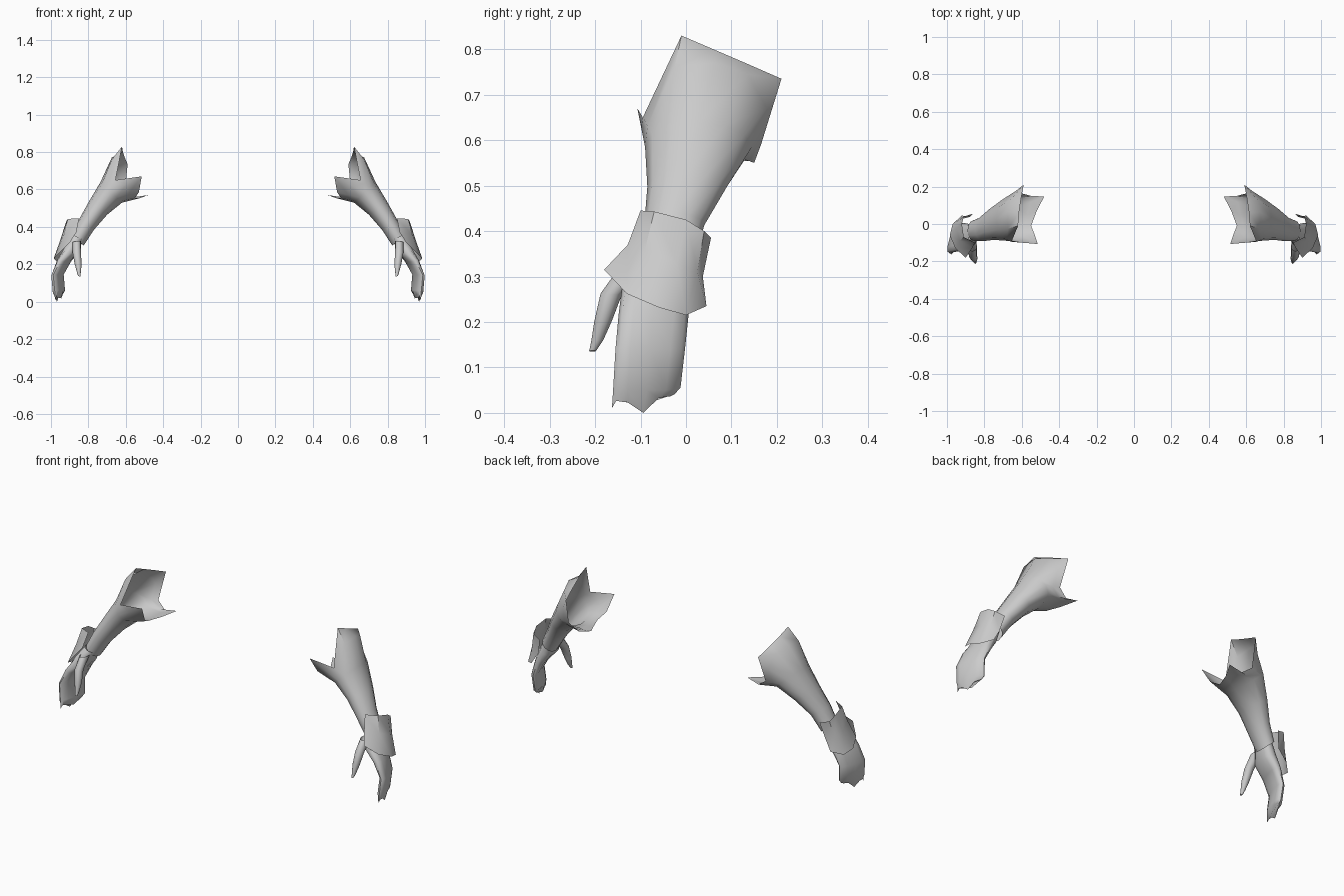
import bpy, bmesh, math
from mathutils import Vector

if "Cube" in bpy.data.objects:
    bpy.data.objects.remove(bpy.data.objects["Cube"])

N = 12
grey = bpy.data.materials.new("light_grey")
grey.diffuse_color = (0.6, 0.6, 0.6, 1)
grey.use_nodes = True
grey.node_tree.nodes["Principled BSDF"].inputs["Base Color"].default_value = grey.diffuse_color


def ring(outer, inner, y0, y1, power=1.0, shear=0.0):
    """Ellipse from an outer and an inner (x, z) point and a y range."""
    o, i = Vector((outer[0], 0, outer[1])), Vector((inner[0], 0, inner[1]))
    mid, half = (o + i) / 2, (o - i) / 2
    pts = []
    for k in range(N):
        a = 2 * math.pi * k / N
        c, s = math.cos(a), math.sin(a)
        c = math.copysign(abs(c) ** power, c)
        s = math.copysign(abs(s) ** power, s)
        dy = (y1 - y0) / 2 * s
        pts.append(mid + half * c + Vector((-shear * dy, (y0 + y1) / 2 + dy, 0)))
    return pts


def loft(name, rows, closed=True, cap=False):
    """Skin rows of points, then mirror to the other arm."""
    bm = bmesh.new()
    vs = [[bm.verts.new(p) for p in row] for row in rows]
    n = len(rows[0])
    for a, b in zip(vs, vs[1:]):
        for k in range(n if closed else n - 1):
            j = (k + 1) % n
            bm.faces.new((a[k], a[j], b[j], b[k]))
    if cap:
        bm.faces.new(vs[-1])
    bmesh.ops.recalc_face_normals(bm, faces=bm.faces)
    me = bpy.data.meshes.new(name)
    bm.to_mesh(me)
    bm.free()
    me.materials.append(grey)
    ob = bpy.data.objects.new(name, me)
    bpy.context.collection.objects.link(ob)
    ob.modifiers.new("mirror", 'MIRROR').use_mirror_merge = False
    bpy.ops.object.select_all(action='DESELECT')
    ob.select_set(True)
    bpy.context.view_layer.objects.active = ob
    bpy.ops.object.shade_smooth_by_angle(angle=math.radians(50))
    return ob


# Forearm sleeve flaring into four torn points at the elbow
torn_rim = [(.615, .06, .80), (.605, .13, .77), (.59, .21, .735), (.605, .165, .59),
            (.55, .15, .55), (.48, .147, .57), (.52, .07, .555), (.55, -.01, .555),
            (.53, -.06, .585), (.515, -.107, .67), (.655, -.095, .65), (.62, -.01, .83)]
elbow = ring((.735, .64), (.62, .53), -.09, .145)
bulge = [(Vector(p) + q) / 2 for p, q in zip(torn_rim, elbow)]
# the outer flap bulges before it folds in to its straight top edge
bulge[11], bulge[0] = Vector((.675, -.025, .76)), Vector((.675, .065, .77))
bulge[1], bulge[2] = Vector((.655, .135, .745)), Vector((.63, .178, .67))
loft("forearm_sleeve", [
    ring((.89, .36), (.825, .30), -.09, .02),
    ring((.85, .44), (.77, .385), -.092, .04),
    ring((.80, .53), (.70, .465), -.085, .09),
    elbow, bulge, torn_rim])

# Flared wrist guard wrapped round the outer side
loft("wrist_guard", [
    [(.85, -.10, .445), (.91, -.07, .443), (.92, 0, .425), (.91, .04, .40), (.86, .055, .385)],
    [(.865, -.128, .37), (.93, -.09, .36), (.95, -.02, .33), (.93, .025, .31), (.88, .037, .30)],
    [(.90, -.18, .315), (.955, -.13, .262), (.985, -.06, .232), (.97, 0, .215), (.92, .045, .235)]],
    closed=False)

# Thin curved hand, front edge turned outward, with ragged finger ends
tips = ring((.968, .012), (.945, .03), -.163, -.025, 1, .3)
for k, p in enumerate(tips):
    if p.y > -.06:
        p.z += .02
    elif p.y < -.155:
        p.z = .01
    elif p.y < -.12:
        p.z += .01
    else:
        p.z -= .012
tips[0].z = .0
loft("hand", [
    ring((.885, .36), (.83, .33), -.10, .0, .8),
    ring((.925, .295), (.85, .27), -.14, .0, .8, .1),
    ring((.958, .225), (.902, .212), -.148, .006, .8, .25),
    ring((.987, .14), (.943, .145), -.155, -.002, .8, .3),
    ring((.98, .05), (.935, .062), -.16, -.012, .8, .3),
    tips], cap=True)

# Thumb
loft("thumb", [
    ring((.885, .32), (.84, .325), -.145, -.08),
    ring((.884, .26), (.84, .265), -.188, -.14),
    ring((.873, .20), (.836, .20), -.202, -.164),
    ring((.862, .16), (.84, .16), -.208, -.182),
    ring((.855, .137), (.843, .135), -.213, -.198)], cap=True)
